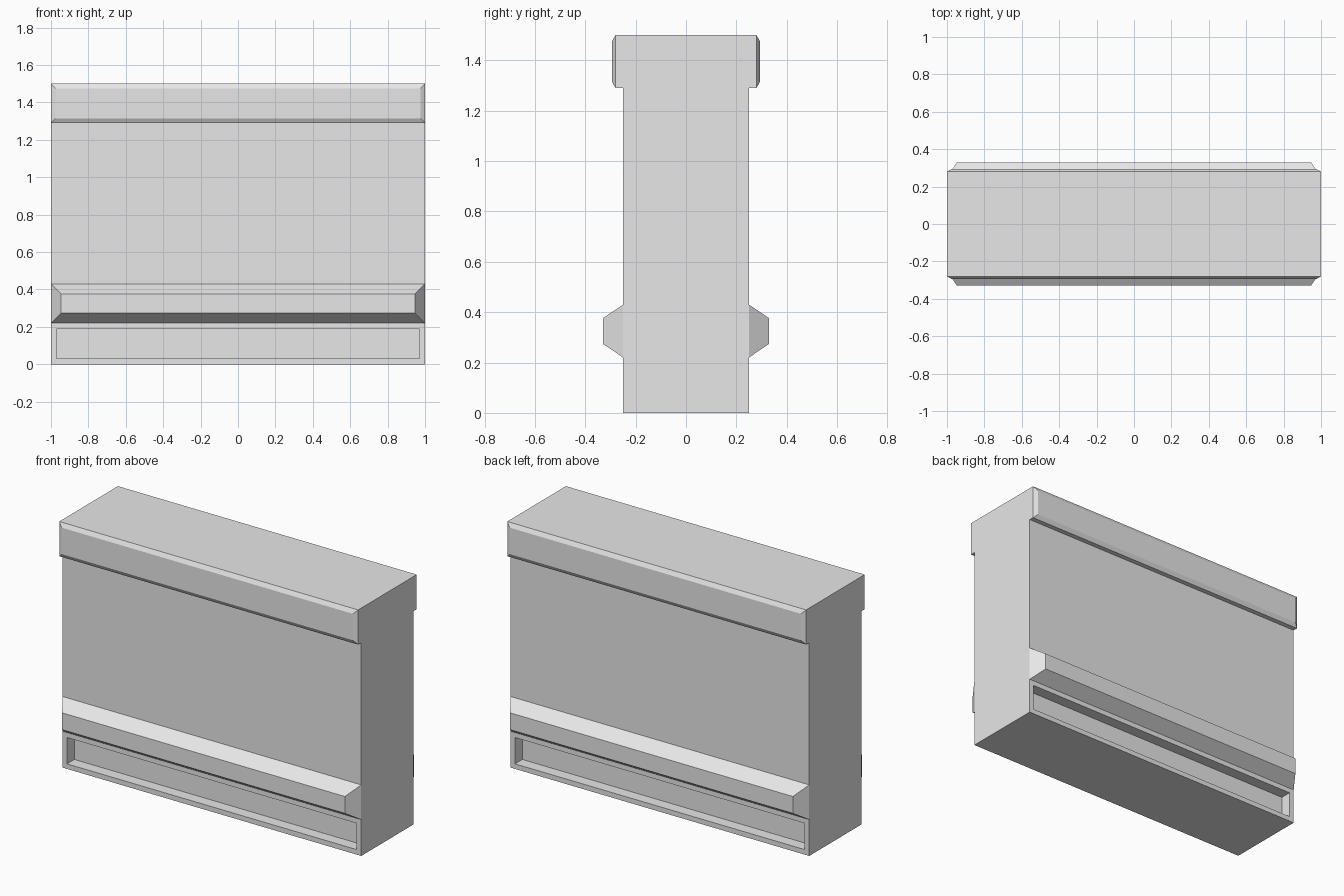
import bpy
import bmesh
from mathutils import Vector

cube = bpy.data.objects.get("Cube")
if cube:
    bpy.data.objects.remove(cube, do_unlink=True)

HALF_LENGTH = 1.0
BODY_Y = 0.25
CAP_Y = 0.28

stone = bpy.data.materials.new("light_grey")
stone.use_nodes = True
grey = (0.8, 0.8, 0.8, 1)
stone.diffuse_color = grey
stone.node_tree.nodes["Principled BSDF"].inputs["Base Color"].default_value = grey


def finish(name, bm):
    bmesh.ops.recalc_face_normals(bm, faces=bm.faces)
    mesh = bpy.data.meshes.new(name)
    bm.to_mesh(mesh)
    bm.free()
    mesh.materials.append(stone)
    obj = bpy.data.objects.new(name, mesh)
    bpy.context.collection.objects.link(obj)


def make_wall():
    """T-shaped profile swept along x, with a slot sunk into each foot."""
    half = [(BODY_Y, 0), (BODY_Y, 0.22), (BODY_Y, 1.29), (CAP_Y, 1.29), (CAP_Y, 1.5)]
    outline = half + [(-y, z) for y, z in reversed(half)]
    bm = bmesh.new()
    end = bm.faces.new([bm.verts.new((-HALF_LENGTH, y, z)) for y, z in outline])
    swept = bmesh.ops.extrude_face_region(bm, geom=[end], use_keep_orig=True)
    verts = [g for g in swept["geom"] if isinstance(g, bmesh.types.BMVert)]
    bmesh.ops.translate(bm, verts=verts, vec=(2 * HALF_LENGTH, 0, 0))
    bmesh.ops.recalc_face_normals(bm, faces=bm.faces)

    # Sunken slots in the foot, front and back
    feet = [f for f in bm.faces
            if abs(f.normal.y) > 0.9 and f.calc_center_median().z < 0.2]
    bmesh.ops.inset_individual(bm, faces=feet, thickness=0.043)
    for foot in feet:
        inward = -foot.normal.copy()
        floor = bmesh.ops.extrude_discrete_faces(bm, faces=[foot])["faces"][0]
        bmesh.ops.translate(bm, verts=floor.verts, vec=inward * 0.07)
    finish("wall_body", bm)


def make_trim(name, side, y, z_low, z_high, inset, depth):
    """Raised strip with sloping edges, open where it meets the wall."""
    rings = []
    bm = bmesh.new()
    for margin, out in ((0, 0), (inset, depth)):
        x, low, high = HALF_LENGTH - margin, z_low + margin, z_high - margin
        corners = ((-x, low), (x, low), (x, high), (-x, high))
        rings.append([bm.verts.new((cx, side * (y + out), cz)) for cx, cz in corners])
    base, face = rings
    bm.faces.new(face)
    for i in range(4):
        j = (i + 1) % 4
        bm.faces.new((base[i], base[j], face[j], face[i]))
    # Make the face point away from the wall
    bmesh.ops.recalc_face_normals(bm, faces=bm.faces)
    bm.faces.ensure_lookup_table()
    if bm.faces[0].normal.dot(Vector((0, side, 0))) < 0:
        bmesh.ops.reverse_faces(bm, faces=bm.faces)
    mesh = bpy.data.meshes.new(name)
    bm.to_mesh(mesh)
    bm.free()
    mesh.materials.append(stone)
    bpy.context.collection.objects.link(bpy.data.objects.new(name, mesh))


make_wall()
for label, side in (("front", -1), ("back", 1)):
    make_trim(label + "_cap_trim", side, CAP_Y, 1.29, 1.5, 0.025, 0.014)
    make_trim(label + "_lower_ledge", side, BODY_Y, 0.22, 0.43, 0.054, 0.08)
